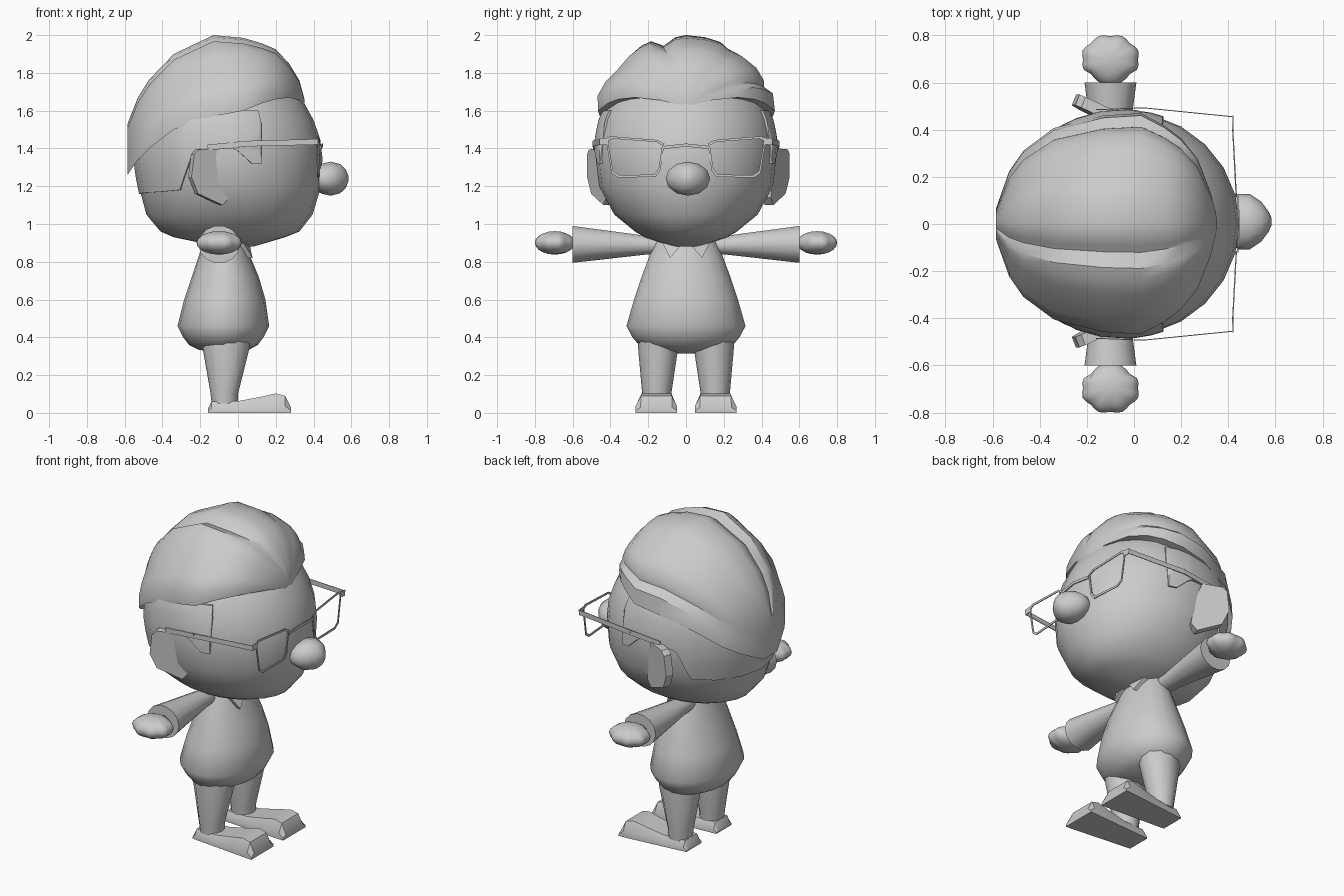
import bpy, bmesh, math
from mathutils import Vector

if "Cube" in bpy.data.objects:
    bpy.data.objects.remove(bpy.data.objects["Cube"])

mat = bpy.data.materials.new("plain_grey")
mat.diffuse_color = (0.6, 0.6, 0.6, 1)
mat.use_nodes = True
mat.node_tree.nodes["Principled BSDF"].inputs["Base Color"].default_value = mat.diffuse_color


def finish(name, bm, angle=40):
    bmesh.ops.recalc_face_normals(bm, faces=bm.faces)
    me = bpy.data.meshes.new(name)
    bm.to_mesh(me)
    bm.free()
    ob = bpy.data.objects.new(name, me)
    bpy.context.collection.objects.link(ob)
    me.materials.append(mat)
    bpy.ops.object.select_all(action='DESELECT')
    ob.select_set(True)
    bpy.context.view_layer.objects.active = ob
    bpy.ops.object.shade_smooth_by_angle(angle=math.radians(angle))
    return ob


def loft(name, rings, closed=True, caps=True, angle=40):
    """Skin a list of equal-length point rings."""
    bm = bmesh.new()
    rows = [[bm.verts.new(p) for p in r] for r in rings]
    n = len(rows[0])
    for a, b in zip(rows, rows[1:]):
        for i in range(n if closed else n - 1):
            j = (i + 1) % n
            bm.faces.new((a[i], a[j], b[j], b[i]))
    if caps:
        bm.faces.new(rows[0])
        bm.faces.new(rows[-1])
    return finish(name, bm, angle)


def ellipse(z, x0, x1, ry, cy=0, n=20):
    cx, rx = (x0 + x1) / 2, (x1 - x0) / 2
    return [(cx + rx * math.cos(t), cy + ry * math.sin(t), z)
            for t in (2 * math.pi * i / n for i in range(n))]


def interp(table, v):
    """Linear lookup in rows sorted by their first value."""
    for a, b in zip(table, table[1:]):
        if v <= b[0]:
            f = max(0, (v - a[0]) / (b[0] - a[0]))
            return [p + (q - p) * f for p, q in zip(a[1:], b[1:])]
    return list(table[-1][1:])


# Head: z, back x, front x, half width
HEAD = [(.88, -.10, .08, .07), (.93, -.34, .25, .22), (.96, -.41, .325, .27),
        (1.05, -.485, .395, .38), (1.2, -.525, .44, .46), (1.35, -.545, .447, .478),
        (1.45, -.54, .435, .475), (1.55, -.53, .40, .455), (1.65, -.48, .345, .41),
        (1.75, -.40, .25, .33), (1.85, -.25, .10, .18)]
loft("head", [ellipse(*r, n=24) for r in HEAD])

# Short hair on the nape and sideburns: azimuth, lower edge
EDGE = [(67, 1.53), (70, 1.32), (76, 1.32), (84, 1.385), (87, 1.40), (100, 1.40),
        (113, 1.36), (119, 1.25), (123, 1.18), (140, 1.17), (160, 1.165), (180, 1.16)]
EDGE += [(360 - a, z) for a, z in reversed(EDGE[:-1])]
rings = []
for az, zb in EDGE:
    c, s = math.cos(math.radians(az)), math.sin(math.radians(az))
    ring = []
    for off, order in ((.01, range(6)), (-.02, range(5, -1, -1))):
        for k in order:
            z = zb + (1.60 - zb) * k / 5
            x0, x1, ry = interp(HEAD, z)
            ring.append(((x0 + x1) / 2 + ((x1 - x0) / 2 + off) * c, (ry + off) * s, z))
    rings.append(ring)
loft("short_hair", rings, angle=35)

# Swept hair: x, lower edge z, top z, half width
HAIR = [(-.585, 1.26, 1.53, .07), (-.53, 1.34, 1.67, .23), (-.47, 1.40, 1.765, .32),
        (-.34, 1.50, 1.90, .42), (-.13, 1.57, 2.0, .475), (.03, 1.60, 1.985, .485),
        (.13, 1.64, 1.955, .43), (.20, 1.66, 1.925, .375), (.27, 1.67, 1.85, .285),
        (.325, 1.655, 1.76, .14), (.352, 1.63, 1.66, .03)]
# Lock pattern: angle from the -y side, radius factor
LOCKS = [(0, .96), (10, .98), (22, .95), (36, .92), (50, .96), (60, .99), (67, .995),
         (74, .90), (78, .93), (83, .98), (90, 1.0), (102, .995), (113, .985),
         (119, .945), (130, .95), (144, .95), (156, .93), (161, .90), (168, .97), (180, .97)]
rings = []
for x, zb, zt, w in HAIR:
    rings.append([(x, -w * f * math.cos(math.radians(a)),
                   zb + (zt - zb) * f * math.sin(math.radians(a)) ** .9)
                  for a, f in LOCKS])
loft("swept_hair", rings, angle=35)

# Nose: x, half width, half height
NOSE = [(.41, .10, .065), (.445, .118, .08), (.49, .118, .09), (.54, .085, .078),
        (.57, .045, .05), (.584, .015, .015)]
loft("nose", [[(x, .01 + ry * math.cos(t), 1.24 + rz * math.sin(t))
               for t in (2 * math.pi * i / 12 for i in range(12))]
              for x, ry, rz in NOSE], angle=60)

# Torso
TORSO = [(.315, -.10, -.04, .04), (.335, -.21, .06, .17), (.36, -.26, .105, .25),
         (.40, -.29, .135, .283), (.46, -.32, .165, .315), (.60, -.285, .145, .275),
         (.72, -.245, .11, .235), (.84, -.205, .06, .19), (.93, -.18, .03, .15)]
loft("torso", [ellipse(*r) for r in TORSO], angle=50)


def bar(name, a, b, w, h):
    """Thin rectangular rod from a to b."""
    a, b = Vector(a), Vector(b)
    d = (b - a).normalized()
    side = d.cross(Vector((0, 0, 1)) if abs(d.z) < .9 else Vector((1, 0, 0))).normalized()
    up = side.cross(d)
    return loft(name, [[p + side * i * w / 2 + up * j * h / 2
                        for i, j in ((-1, -1), (1, -1), (1, 1), (-1, 1))] for p in (a, b)])


for s, tag in ((-1, "left"), (1, "right")):
    # Sleeve with a flat cuff
    def tube(y, rx, rz, cz, n=14):
        return [(-.10 + rx * math.cos(t), s * y, cz + rz * math.sin(t))
                for t in (2 * math.pi * i / n for i in range(n))]
    loft(tag + "_sleeve", [tube(.10, .05, .045, .885), (tube(.22, .06, .052, .888)),
                           tube(.60, .11, .10, .892)])

    # Mitten hand with scalloped fingertips
    bm = bmesh.new()
    bmesh.ops.create_uvsphere(bm, u_segments=32, v_segments=10, radius=1)
    for v in bm.verts:
        t = math.atan2(v.co.y, v.co.x)
        f = 1 + (.045 * math.cos(8 * t + math.pi) if v.co.y > -.1 else 0)
        narrow = .8 if v.co.y < -.5 else 1
        v.co = Vector((-.10 + v.co.x * f * .122 * narrow,
                       s * (.695 + v.co.y * f * .107), .90 + v.co.z * .062))
    finish(tag + "_hand", bm, 60)

    # Trouser leg
    loft(tag + "_leg", [ellipse(.05, -.14, .0, .072, s * .155, 12),
                        ellipse(.10, -.145, .0, .077, s * .155, 12),
                        ellipse(.36, -.19, .065, .108, s * .147, 12),
                        ellipse(.42, -.19, .065, .108, s * .145, 12)])

    # Shoe: x, top z, half width
    shoe = []
    for x, zt, w in ((-.16, .02, .075), (-.14, .06, .078), (.0, .062, .089),
                     (.12, .085, .099), (.20, .103, .105), (.25, .09, .109), (.28, .03, .11)):
        c = s * (.152 + .02 * x)
        shoe.append([(x, c - w, 0), (x, c + w, 0), (x, c + w, zt * .4),
                     (x, c + w * .75, zt), (x, c - w * .75, zt), (x, c - w, zt * .4)])
    loft(tag + "_shoe", shoe, angle=35)

    # Ear: flared plate cut from a side outline
    outline = [(-.235, 1.37), (-.21, 1.395), (-.10, 1.40), (-.07, 1.30), (-.05, 1.14),
               (-.085, 1.10), (-.215, 1.16), (-.25, 1.25)]

    def ear_y(x, z):
        return (.445 if s > 0 else .42) - .47 * (x + .05) + .06 * (z - 1.25)
    loft(tag + "_ear", [[(x + o * .4, s * (ear_y(x, z) + o), z) for x, z in outline]
                        for o in (-.035, .01)], angle=30)

    # Spectacle rim: outline in y and z, swept as a thin frame
    rim = [(.115, 1.425), (.135, 1.285), (.16, 1.25), (.36, 1.245), (.395, 1.27),
           (.425, 1.45), (.40, 1.465), (.15, 1.445)]
    my, mz = .27, 1.355
    sections = []
    for y, z in rim:
        px = .442 - .05 * y
        iy, iz = y + (my - y) * .075, z + (mz - z) * .12
        sections.append([(px, s * y, z), (px - .005, s * y, z),
                         (px - .005, s * iy, iz), (px, s * iy, iz)])
    loft(tag + "_rim", sections + sections[:1], caps=False, angle=30)

    # Spectacle hinge and temple bar
    bar(tag + "_hinge", (.42, s * .41, 1.44), (.42, s * .458, 1.435), .005, .035)
    bar(tag + "_temple", (.42, s * .455, 1.435), (.04, s * .493, 1.425), .004, .03)
    bar(tag + "_temple_end", (.04, s * .493, 1.425), (-.16, s * .485, 1.405), .004, .03)

    # Collar point
    loft(tag + "_collar", [[(.06 + o, s * .015, .90), (.077 + o, s * .085, .82),
                            (.03 + o, s * .125, .90)] for o in (-.03, 0)])

# Spectacle bridge
bar("bridge_left", (.44, -.12, 1.405), (.447, 0, 1.418), .006, .016)
bar("bridge_right", (.447, 0, 1.418), (.44, .12, 1.405), .006, .016)
